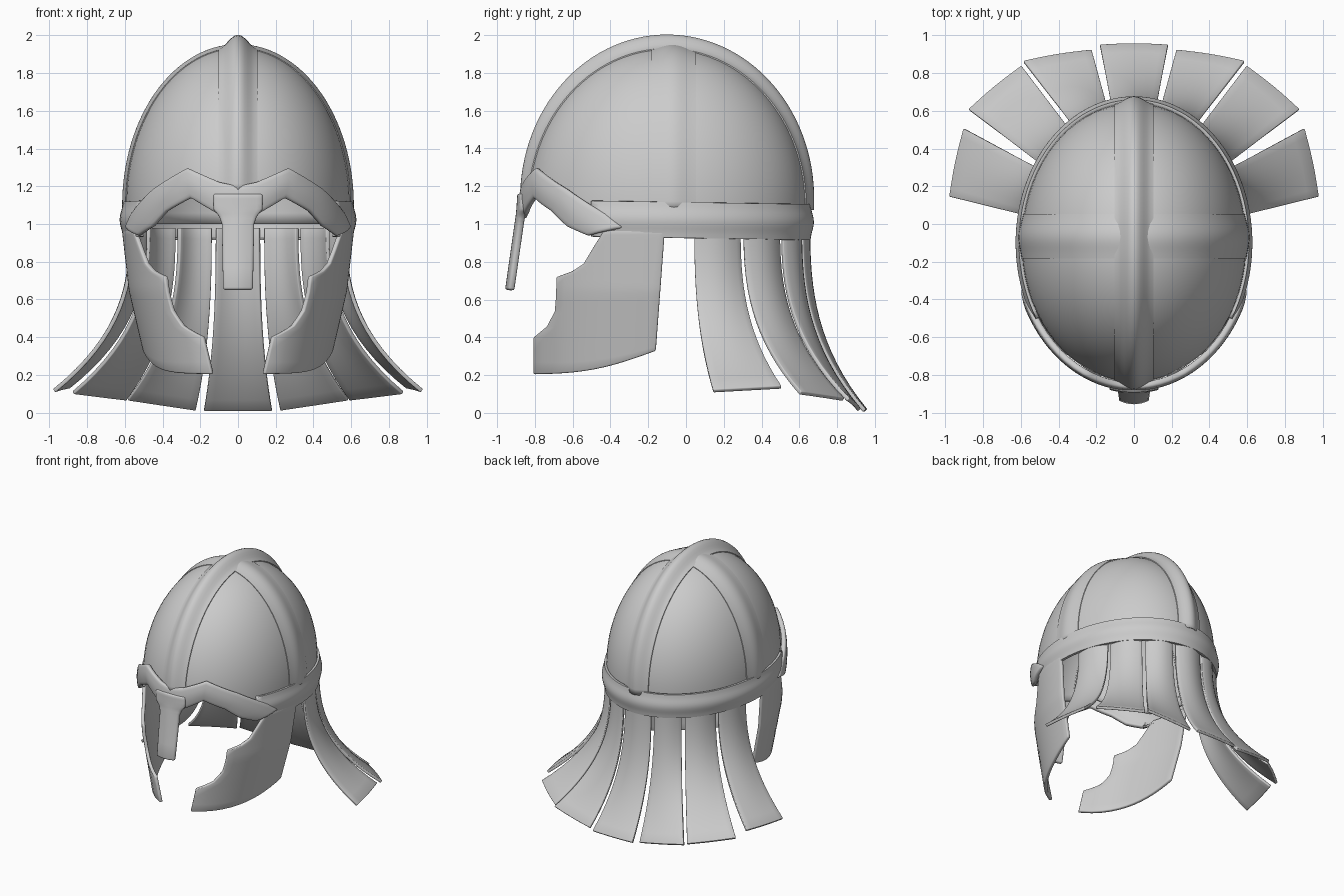
import bpy
import math
from math import sin, cos, pi, radians, sqrt, asin

cube = bpy.data.objects.get("Cube")
if cube:
    bpy.data.objects.remove(cube, do_unlink=True)

steel = bpy.data.materials.new("grey_steel")
steel.use_nodes = True
steel.diffuse_color = (0.6, 0.6, 0.6, 1)
steel.node_tree.nodes["Principled BSDF"].inputs["Base Color"].default_value = (0.6, 0.6, 0.6, 1)

# Skull ellipsoid: half width, half depth, height, centre depth, spring line
A, B, H, CY, Z0 = 0.59, 0.735, 0.83, -0.1, 1.1


def lerp(p, q, t):
    return tuple(a + (b - a) * t for a, b in zip(p, q))


def table(stations, x):
    """Linear lookup in a list of (key, value) pairs."""
    for (x0, y0), (x1, y1) in zip(stations, stations[1:]):
        if x <= x1:
            return y0 + (y1 - y0) * (x - x0) / (x1 - x0)
    return stations[-1][1]


def refine(stations, n):
    """Insert evenly spaced stations between the given ones."""
    out = [lerp(p, q, i / n) for p, q in zip(stations, stations[1:]) for i in range(n)]
    return out + [tuple(stations[-1])]


def sheet(name, rows, thick, bevel=0, closed=False):
    """Grid of points turned into a plate with thickness."""
    n, m = len(rows), len(rows[0])
    verts = [p for row in rows for p in row]
    faces = []
    for i in range(n if closed else n - 1):
        k = (i + 1) % n
        for j in range(m - 1):
            faces.append((i * m + j, k * m + j, k * m + j + 1, i * m + j + 1))
    mesh = bpy.data.meshes.new(name)
    mesh.from_pydata(verts, [], faces)
    mesh.materials.append(steel)
    obj = bpy.data.objects.new(name, mesh)
    bpy.context.collection.objects.link(obj)
    solid = obj.modifiers.new("thickness", 'SOLIDIFY')
    solid.thickness = thick
    solid.offset = 0
    if bevel:
        bev = obj.modifiers.new("round_edges", 'BEVEL')
        bev.width = bevel
        bev.segments = 2
        bev.limit_method = 'ANGLE'
        bev.angle_limit = radians(50)
    bpy.ops.object.select_all(action='DESELECT')
    obj.select_set(True)
    bpy.context.view_layer.objects.active = obj
    bpy.ops.object.shade_smooth_by_angle(angle=radians(35))
    return obj


def bump(v):
    return 0.5 + 0.5 * cos(pi * v)


# Raised band section: (position across, outward offset factor), tucked in at both edges
def section(edge, rise, n=12):
    vs = [-1 + 2 * i / n for i in range(n + 1)]
    return [(-1, -0.008)] + [(v, edge + rise * bump(v)) for v in vs] + [(1, -0.008)]


# Skull shell, its front edge rising behind the brow
edge_height = [(0, 1.12), (25, 1.2), (45, 1.12), (65, 1.02), (75, 1.0), (180, 1.0)]
rows = []
for i in range(72):
    th = 2 * pi * i / 72
    low = table(edge_height, math.degrees(min(th, 2 * pi - th)))
    start = asin((low - Z0) / H) if low > Z0 else (low - Z0) / H
    row = []
    for j in range(25):
        ph = start + (pi / 2 - start) * j / 24 * 0.999
        r = cos(max(ph, 0))
        z = Z0 + H * (sin(ph) if ph > 0 else ph)
        row.append((A * r * sin(th), CY - B * r * cos(th), z))
    rows.append(row)
sheet("skull", rows, 0.012, closed=True)

# Crest band running front to back
rows = []
for i in range(61):
    al = -0.03 + (pi - 0.05) * i / 60
    row = []
    for v, off in section(0.01, 0.03 + 0.03 * max(sin(al), 0)):
        k = sqrt(1 - (0.1 * v / A) ** 2)
        row.append((0.1 * v, CY + (B * k + off) * cos(al), Z0 + (H * k + off) * sin(al)))
    rows.append(row)
sheet("crest_band", rows, 0.006)

# Cross band running side to side
rows = []
for i in range(61):
    al = -0.03 + (pi + 0.06) * i / 60
    row = []
    for v, off in section(0.008, 0.014):
        y = -0.065 + 0.115 * v
        k = sqrt(1 - ((y - CY) / B) ** 2)
        row.append(((A * k + off) * cos(al), y, Z0 + (H * k + off) * sin(al)))
    rows.append(row)
sheet("cross_band", rows, 0.006)

# Rim band around the sides and back
rows = []
for i in range(65):
    th = radians(-122 + 244 * i / 64)
    drop = 0.012 * cos(th)
    rows.append([((A + 0.008 + off) * sin(th), CY + (B + 0.012 + off) * cos(th),
                  1.022 + 0.09 * v - drop) for v, off in section(0.008, 0.016)])
sheet("rim_band", rows, 0.012)

# Brow guard: angle and height along the upper and lower edges
brow = [(0, 1.2, 0, 1.03), (9, 1.22, 9, 1.05), (25.4, 1.295, 23.4, 1.14),
        (45.6, 1.185, 37, 1.07), (65, 1.05, 46, 0.99), (72, 0.98, 57, 0.94)]
half = refine(brow, 4)
stations = [(-a, b, -c, d) for a, b, c, d in half[:0:-1]] + half
rows = []
for t_top, z_top, t_low, z_low in stations:
    row = []
    for j in range(7):
        v = j / 6
        th, z = lerp((radians(t_top), z_top), (radians(t_low), z_low), v)
        off = 0.012 * sin(pi * v)
        row.append(((0.615 + off) * sin(th), CY - (0.755 + off) * cos(th), z))
    rows.append(row)
sheet("brow_guard", rows, 0.036, 0.012)

# Nose guard: height, half width, depth
nose = [(1.16, 0.13, -0.857), (1.08, 0.13, -0.862), (1.04, 0.098, -0.866),
        (1.0, 0.084, -0.872), (0.65, 0.077, -0.922)]
rows = [[(w * v / 4, y - 0.018 * cos(pi * v / 8), z) for v in range(-4, 5)]
        for z, w, y in refine(nose, 3)]
sheet("nose_guard", rows, 0.036, 0.012)

# Cheek plates: front edge and rear edge as (depth, height)
front_edge = [(-0.43, 0.97), (-0.48, 0.89), (-0.54, 0.79), (-0.6, 0.75), (-0.68, 0.72),
              (-0.685, 0.6), (-0.69, 0.54), (-0.73, 0.46), (-0.8, 0.4), (-0.8, 0.205)]
rear_edge = [(-0.112, 0.97), (-0.16, 0.33)]
waist = [(0.2, 0.76), (0.33, 0.81), (0.65, 0.93), (0.95, 0.985), (1.1, 1)]
front = refine(front_edge, 3)
for side, sx in (("left", 1), ("right", -1)):
    rows = []
    for i, f in enumerate(front):
        t = i / (len(front) - 1)
        r = lerp(*rear_edge, t)
        row = []
        for j in range(13):
            u = j / 12
            y, z = lerp(r, f, u)
            z -= 0.035 * t ** 4 * sin(pi * u)
            b = 0.73 + 0.04 * min(1, (z - 0.2) / 0.45)
            x = 0.61 * table(waist, z) * sqrt(max(0.02, 1 - ((y - CY) / b) ** 2))
            row.append((sx * x, y, z))
        rows.append(row)
    sheet(side + "_cheek_plate", rows, 0.026, 0.008)


# Neck flaps: hang from the rim, then sweep outward to the hem
def neck_flap(name, a0, a1, hem0, hem1, sx=1):
    rows = []
    for i in range(17):
        t = i / 16
        f = t ** 2.6
        row = []
        for j in range(9):
            u = j / 8
            th = radians(a0 + (a1 - a0) * u)
            hem = lerp(hem0, hem1, u)
            x, y = lerp((0.575 * sin(th), CY + 0.725 * cos(th)), hem[:2], f)
            puff = 0.022 * sin(pi * u) * (1 - 0.7 * f)
            row.append((sx * (x + puff * sin(th)), y + puff * cos(th),
                        0.98 + (hem[2] - 0.98) * t))
        rows.append(row)
    sheet(name, rows, 0.022, 0.005)


neck_flap("centre_neck_flap", -11.5, 11.5, (-0.18, 0.945, 0.012), (0.18, 0.945, 0.012))
flaps = [("rear", 14, 33, (0.225, 0.918, 0.015), (0.585, 0.86, 0.07)),
         ("middle", 35.5, 56, (0.595, 0.835, 0.07), (0.875, 0.605, 0.105)),
         ("outer", 58, 78.5, (0.9, 0.505, 0.135), (0.975, 0.145, 0.115))]
for part, a0, a1, hem0, hem1 in flaps:
    for side, sx in (("left", 1), ("right", -1)):
        neck_flap(side + "_" + part + "_neck_flap", a0, a1, hem0, hem1, sx)
